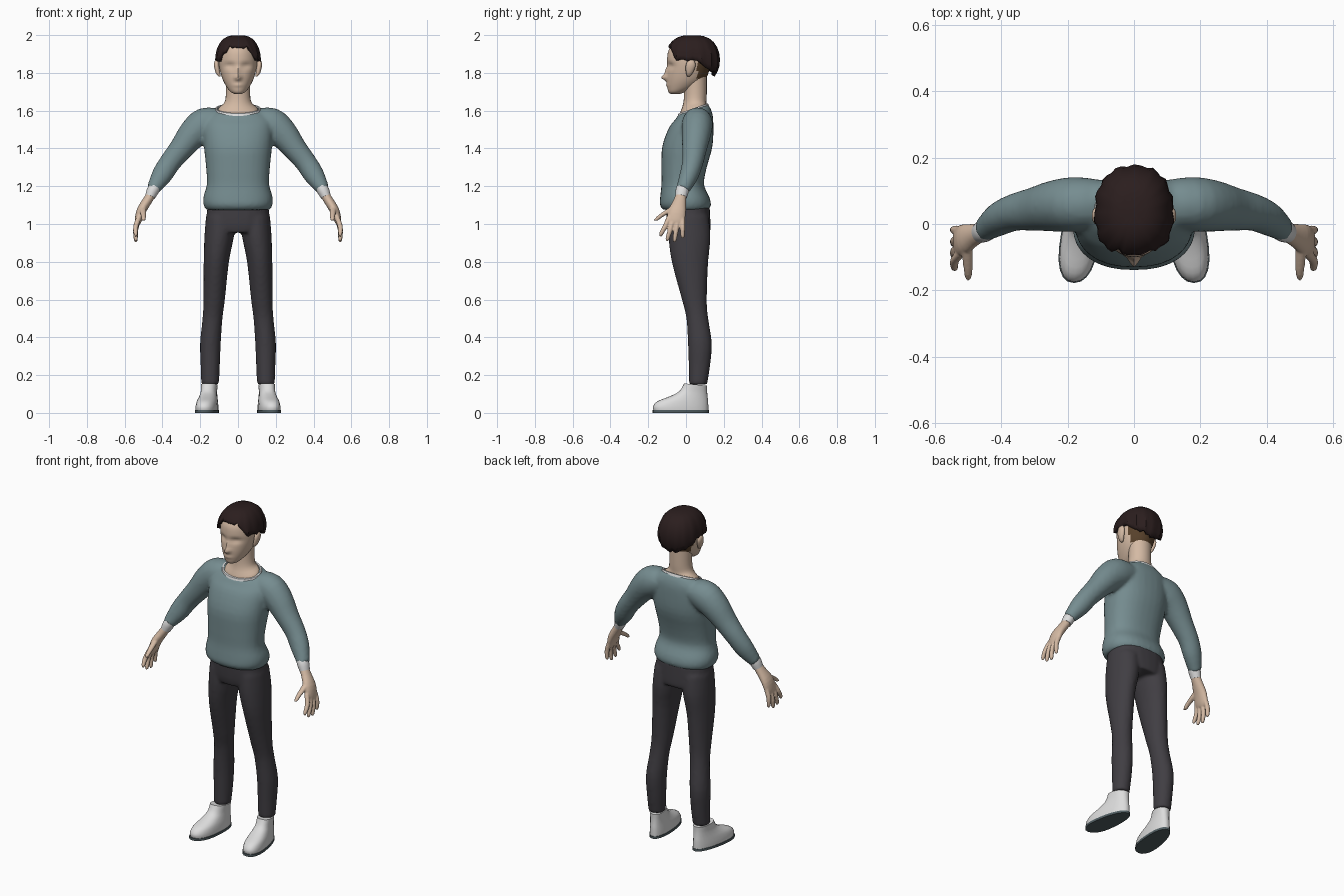
import bpy, bmesh, math, random
from mathutils import Vector

random.seed(4)
cube = bpy.data.objects.get("Cube")
if cube:
    bpy.data.objects.remove(cube)


def material(name, *rgb):
    m = bpy.data.materials.new(name)
    m.use_nodes = True
    m.diffuse_color = (*rgb, 1)
    m.node_tree.nodes["Principled BSDF"].inputs["Base Color"].default_value = (*rgb, 1)
    return m


SKIN = material("skin", .66, .49, .37)
TEAL = material("sweater teal", .18, .265, .28)
DARK = material("trouser charcoal", .052, .048, .056)
HAIR = material("hair dark brown", .024, .013, .013)
NAPE = material("cropped hair brown", .10, .055, .025)
WHITE = material("off white", .72, .72, .72)
SOLE = material("sole grey", .08, .11, .12)
SIDES = (("left", 1), ("right", -1))


def span(x, front, back, z, width, tilt=0):
    """Ring given by its front and back y."""
    return (x, (front + back) / 2, z, (back - front) / 2, width, tilt)


def smooth_path(rings, steps):
    """Catmull-Rom interpolation through the rings."""
    rings = [tuple(r) + (0,) * (6 - len(r)) for r in rings]
    out = []
    for i in range(len(rings) - 1):
        a, b, c, d = (rings[min(max(i + k, 0), len(rings) - 1)] for k in (-1, 0, 1, 2))
        for j in range(steps):
            t = j / steps
            out.append([q + .5 * t * (r - p + t * (2*p - 5*q + 4*r - s + t * (3*(q - r) + s - p)))
                        for p, q, r, s in zip(a, b, c, d)])
    return out + [list(rings[-1])]


def tube(bm, rings, side=1, flat=True, sides=24, steps=3, power=2, caps=True):
    """Loft rings of (x, y, z, depth radius, width radius, tilt)."""
    path = smooth_path(rings, steps)
    loops = []
    for i, (x, y, z, depth, width, tilt) in enumerate(path):
        t = Vector((0, 0, 1))
        if not flat:
            t = Vector(path[min(i + 1, len(path) - 1)][:3]) - Vector(path[max(i - 1, 0)][:3])
            t.normalize()
        u = Vector((0, 1, 0))
        u = (u - t * u.dot(t)).normalized()
        v = t.cross(u)
        loop = []
        for k in range(sides):
            a = math.tau * k / sides
            c, s = (math.copysign(abs(f) ** (2 / power), f) for f in (math.cos(a), math.sin(a)))
            p = Vector((x, y, z)) + u * c * depth + v * s * width
            p.z += tilt * c * depth
            loop.append(bm.verts.new((p.x * side, p.y, p.z)))
        loops.append(loop)
    for a, b in zip(loops, loops[1:]):
        for k in range(sides):
            n = (k + 1) % sides
            bm.faces.new((a[k], a[n], b[n], b[k]))
    if caps:
        bm.faces.new(loops[0])
        bm.faces.new(loops[-1])


def finish(name, bm, *mats, voxel=0, relax=3, angle=50):
    bmesh.ops.recalc_face_normals(bm, faces=bm.faces)
    me = bpy.data.meshes.new(name)
    bm.to_mesh(me)
    bm.free()
    for m in mats:
        me.materials.append(m)
    ob = bpy.data.objects.new(name, me)
    bpy.context.collection.objects.link(ob)
    bpy.ops.object.select_all(action='DESELECT')
    ob.select_set(True)
    bpy.context.view_layer.objects.active = ob
    bpy.ops.object.shade_smooth_by_angle(angle=math.radians(angle))
    if voxel:
        # Fuse overlapping limbs into one skin
        r = ob.modifiers.new("fuse", 'REMESH')
        r.mode, r.voxel_size, r.use_smooth_shade = 'VOXEL', voxel, True
        s = ob.modifiers.new("relax", 'SMOOTH')
        s.factor, s.iterations = .5, relax
    return ob


# Sweater: torso and two sleeves fused
bm = bmesh.new()
tube(bm, [span(0, -.12, .12, 1.075, .168), span(0, -.138, .132, 1.1, .182),
          span(0, -.137, .125, 1.14, .184), span(0, -.13, .095, 1.21, .165),
          span(0, -.13, .11, 1.3, .169), span(0, -.126, .14, 1.41, .18),
          span(0, -.09, .145, 1.51, .185), span(0, -.055, .14, 1.57, .17, .15),
          span(0, -.042, .118, 1.605, .12, .35)], power=2.3, sides=32)
for _, s in SIDES:
    tube(bm, [(.08, .06, 1.55, .07, .06), (.17, .06, 1.53, .082, .088), (.235, .055, 1.48, .078, .08),
              (.30, .045, 1.4, .066, .064), (.36, .035, 1.325, .056, .057),
              (.405, .015, 1.255, .05, .054), (.452, -.018, 1.18, .036, .034)], s, flat=False)
finish("sweater", bm, TEAL, voxel=.011)

# White neckline trim
bm = bmesh.new()
tube(bm, [(0, .038, z, r, r + .042, .35) for z, r in
          ((1.594, .084), (1.612, .078), (1.612, .070), (1.596, .070))], steps=1, sides=32, caps=False)
finish("collar", bm, WHITE)

# Trousers: hips and two legs fused
bm = bmesh.new()
tube(bm, [span(0, -.09, .13, .955, .13), span(0, -.1, .13, 1, .165),
          span(0, -.105, .125, 1.1, .162)], power=2.4)
for _, s in SIDES:
    tube(bm, [span(.09, -.09, .12, 1.04, .08), span(.1, -.092, .13, .93, .078),
              span(.115, -.076, .118, .8, .067), span(.126, -.022, .11, .6, .057),
              span(.135, .002, .118, .5, .053), span(.146, .01, .137, .37, .055),
              span(.147, .014, .128, .25, .051), span(.148, .016, .112, .15, .047)], s)
finish("trousers", bm, DARK, voxel=.011)

# Shoes, toes splayed and wider than heels
for word, s in SIDES:
    upper = [span(.15, -.172, .118, .012, .054), span(.15, -.174, .118, .035, .054),
             span(.15, -.15, .117, .062, .051), span(.15, -.085, .114, .088, .046),
             span(.15, -.035, .112, .115, .043), span(.15, -.01, .112, .15, .045, -.1)]
    base = [span(.15, -.178, .121, z, .057) for z in (0, .014)]
    for name, rings, mat in (("shoe", upper, WHITE), ("sole", base, SOLE)):
        bm = bmesh.new()
        tube(bm, rings, s, power=2.3)
        for v in bm.verts:
            x = abs(v.co.x) - .15
            v.co.x = s * (.15 + x * (1 - .9 * v.co.y) - .13 * (v.co.y - .06))
        finish(f"{word}_{name}", bm, mat)

# Hands and cuffs
FINGERS = {"index": (-.088, -.132, .935), "middle": (-.066, -.098, .91),
           "ring": (-.042, -.06, .905), "little": (-.018, -.018, .925)}
for word, s in SIDES:
    bm = bmesh.new()
    tube(bm, [(.44, -.015, 1.195, .034, .031), (.452, -.02, 1.175, .035, .032),
              (.465, -.026, 1.145, .031, .027)], s, flat=False)
    finish(word + "_cuff", bm, WHITE)
    bm = bmesh.new()
    tube(bm, [(.45, -.022, 1.17, .026, .024), (.482, -.033, 1.12, .034, .025),
              (.512, -.046, 1.07, .046, .025), (.528, -.053, 1.02, .046, .019),
              (.532, -.055, 1, .035, .013)], s, flat=False)
    for knuckle, tip, z in FINGERS.values():
        mid = (knuckle + tip) / 2
        tube(bm, [(.522, knuckle, 1.04, .013, .014), (.541, mid, (z + 1.04) / 2, .013, .014),
                  (.541, tip, z + .012, .011, .011), (.538, tip, z, .005, .005)], s, flat=False, sides=10)
    # Thumb runs forward, in small upright rings
    tube(bm, [span(.505, -.07, -.03, 1.10, .018), span(.502, -.118, -.07, 1.068, .017),
              span(.5, -.155, -.118, 1.04, .014), span(.5, -.173, -.15, 1.018, .01)], s, sides=10)
    finish(word + "_hand", bm, SKIN, voxel=.005, relax=2)

# Neck
bm = bmesh.new()
tube(bm, [(0, .038, 1.575, .072, .11, .35), (0, .038, 1.61, .07, .104, .35),
          (0, .046, 1.642, .062, .073, .15), (0, .05, 1.69, .06, .064), (0, .05, 1.79, .06, .066)])
finish("neck", bm, SKIN)

# Head with nose and eye sockets pushed into the loft
bm = bmesh.new()
tube(bm, [span(0, -.08, -.035, 1.688, .018), span(0, -.093, 0, 1.7, .04),
          span(0, -.1, .06, 1.73, .063), span(0, -.102, .105, 1.77, .083),
          span(0, -.099, .125, 1.82, .097), span(0, -.1, .138, 1.87, .102),
          span(0, -.092, .138, 1.92, .095), span(0, -.06, .11, 1.96, .07),
          span(0, -.01, .06, 1.975, .03)], sides=48, steps=5)


def bump(a, b, c, d):
    return math.exp(-(a / b) ** 2 - (c / d) ** 2)


for v in bm.verts:
    x, y, z = v.co
    if y < -.03:
        v.co.y += .014 * bump(abs(x) - .042, .028, z - 1.838, .016)
        v.co.y -= .028 * bump(x, .016, z - 1.775, .014) + .012 * bump(x, .012, z - 1.805, .025)
        v.co.y -= .005 * bump(x, .025, z - 1.735, .008)
for f in bm.faces:
    c = f.calc_center_median()
    f.material_index = int(c.y > .06 and c.z > 1.755)
finish("head", bm, SKIN, NAPE)

# Ears
for word, s in SIDES:
    bm = bmesh.new()
    tube(bm, [(.098, .014, 1.782, .008, .006), (.106, .018, 1.8, .018, .012),
              (.113, .024, 1.835, .026, .014), (.113, .026, 1.86, .02, .012),
              (.108, .026, 1.872, .008, .006)], s, sides=14)
    finish(word + "_ear", bm, SKIN)

# Hair: a shell whose lower edge drops from forehead to nape
EDGE = ((0, 1.94), (.45, 1.938), (.75, 1.90), (1.05, 1.865), (1.6, 1.865),
        (1.9, 1.845), (2.25, 1.81), (3.2, 1.785))


def edge_height(a):
    for (p, q), (r, t) in zip(EDGE, EDGE[1:]):
        if a <= r:
            return q + (t - q) * (a - p) / (r - p)


bm = bmesh.new()
COLS, ROWS = 44, 9
top = bm.verts.new((0, .035, 1.998))
columns = []
for i in range(COLS):
    a = math.tau * i / COLS
    low = edge_height(min(a, math.tau - a)) + random.uniform(-.009, .009)
    limit = math.acos((low - 1.87) / .13)
    clump = 1 + .03 * math.sin(i * 2.1) + random.uniform(-.012, .012)
    column = []
    for j in range(1, ROWS + 1):
        phi = limit * j / ROWS
        r = math.sin(phi) ** .7 * (1 + (clump - 1) * j / ROWS)
        c, s = (math.copysign(abs(f) ** .88, f) for f in (math.cos(a), math.sin(a)))
        column.append(bm.verts.new((.119 * r * s, .035 - .143 * r * c, 1.87 + .13 * math.cos(phi))))
    columns.append(column)
for a, b in zip(columns, columns[1:] + columns[:1]):
    bm.faces.new((top, a[0], b[0]))
    for j in range(ROWS - 1):
        bm.faces.new((a[j], a[j + 1], b[j + 1], b[j]))
hair = finish("hair", bm, HAIR, angle=35)
shell = hair.modifiers.new("thickness", 'SOLIDIFY')
shell.thickness, shell.offset = .018, -1
